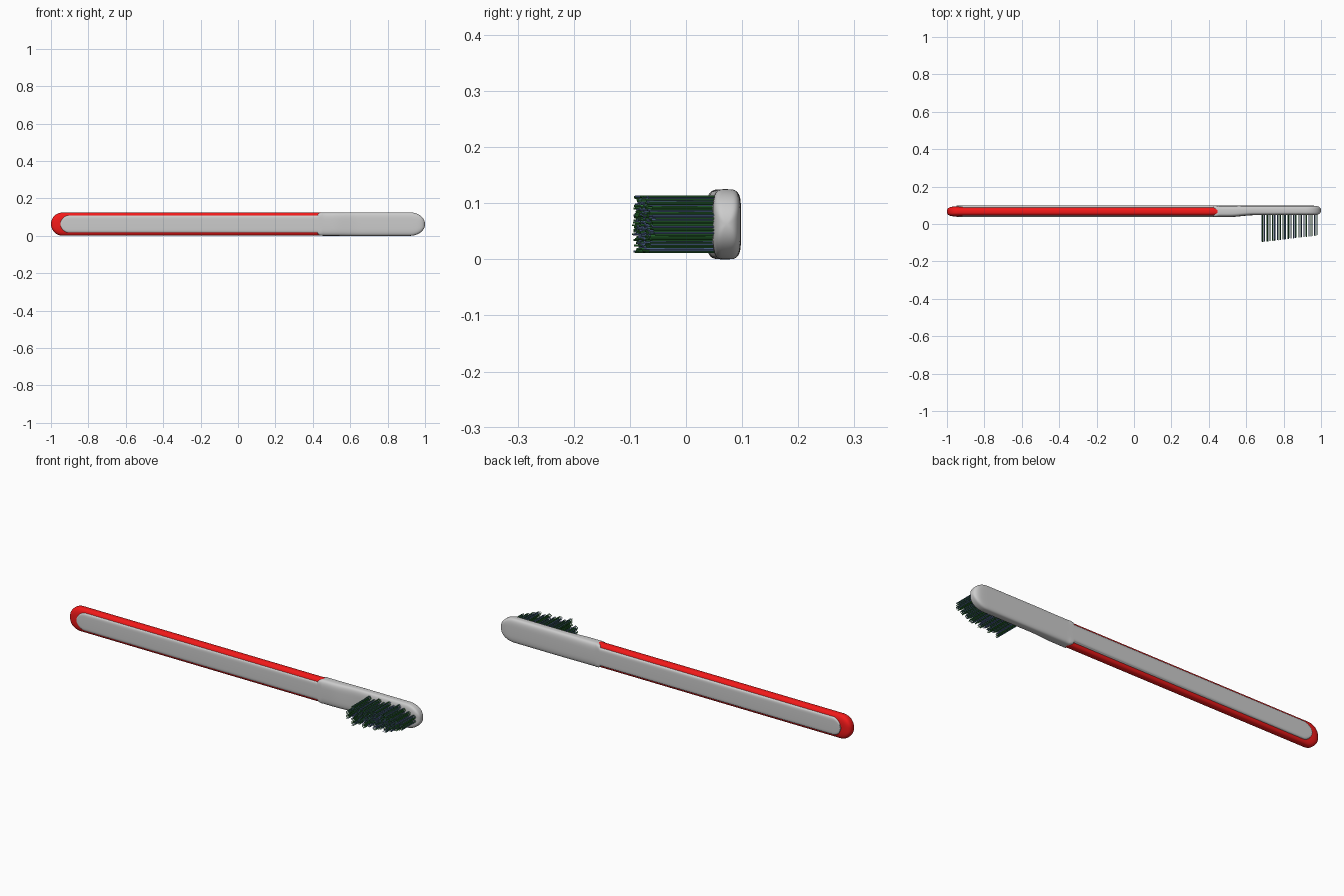
import bpy, bmesh, math, random

if "Cube" in bpy.data.objects:
    bpy.data.objects.remove(bpy.data.objects["Cube"])

random.seed(4)
ZC = 0.0625


def material(name, color):
    m = bpy.data.materials.new(name)
    m.diffuse_color = color
    m.use_nodes = True
    m.node_tree.nodes["Principled BSDF"].inputs["Base Color"].default_value = m.diffuse_color
    return m


def finish(name, bm, mat=None, angle=40):
    bmesh.ops.recalc_face_normals(bm, faces=bm.faces)
    me = bpy.data.meshes.new(name)
    bm.to_mesh(me)
    bm.free()
    ob = bpy.data.objects.new(name, me)
    bpy.context.collection.objects.link(ob)
    if mat:
        me.materials.append(mat)
    bpy.ops.object.select_all(action='DESELECT')
    ob.select_set(True)
    bpy.context.view_layer.objects.active = ob
    bpy.ops.object.shade_smooth_by_angle(angle=math.radians(angle))
    return ob


def loft(name, stations, mat=None, seg=48):
    """Stations: x, half width in z, front y, back y, section squareness."""
    bm = bmesh.new()
    rings = []
    for x, hw, yf, yb, n in stations:
        ring = []
        for i in range(seg):
            a = 2 * math.pi * i / seg
            c, s = math.cos(a), math.sin(a)
            y = (yf + yb) / 2 + (yb - yf) / 2 * math.copysign(abs(c) ** (2 / n), c)
            z = ZC + hw * math.copysign(abs(s) ** (2 / n), s)
            ring.append(bm.verts.new((x, y, z)))
        rings.append(ring)
    for a, b in zip(rings, rings[1:]):
        for i in range(seg):
            j = (i + 1) % seg
            bm.faces.new((a[i], a[j], b[j], b[i]))
    bm.faces.new(rings[0])
    bm.faces.new(rings[-1])
    return finish(name, bm, mat)


def smooth(t):
    t = max(0, min(1, t))
    return t * t * (3 - 2 * t)


red = material("red_rubber", (0.9, 0.01, 0.01, 1))
green = material("green_bristle", (0.03, 0.2, 0.04, 1))
blue = material("blue_bristle", (0.12, 0.2, 0.42, 1))

# red grip wrapped around the sides and butt of the handle
grip = []
for i in range(13):
    u = math.cos(math.pi / 2 * max(i, 0.4) / 12)
    hw = 0.062 * math.sqrt(1 - u * u)
    ht = 0.0265 * (1 - u ** 4) ** 0.4
    grip.append((-1 + 0.062 * (1 - u), hw, 0.067 - ht, 0.067 + ht, 3))
grip.append((0.465, 0.062, 0.0405, 0.0935, 3))
loft("rubber_grip", grip, red)

# grey handle strip, neck and head in one loft
body = []
for i in range(10):
    u = math.cos(math.pi / 2 * max(i, 0.4) / 9)
    body.append((-0.95 + 0.047 * (1 - u), 0.047 * math.sqrt(1 - u * u), 0.037, 0.098, 7))
for i in range(9):
    t = i / 8
    body.append((0.425 + 0.03 * t, 0.047 + 0.0155 * math.sqrt(1 - (1 - t) ** 2),
                 0.037, 0.098, 7 - 3 * t))
for i in range(1, 13):
    t = i / 12
    body.append((0.455 + 0.2 * t, 0.0625, 0.037 + 0.010 * smooth((t - 0.25) / 0.7), 0.098, 4))
for i in range(15):
    u = math.sin(math.pi / 2 * min(i, 13.7) / 14)
    k = (1 - u ** 5) ** 0.4
    body.append((0.92 + 0.08 * u, 0.0625 * math.sqrt(1 - u * u),
                 0.0725 - 0.0255 * k, 0.0725 + 0.0255 * k, 4))
loft("brush_body", body)

# staggered tufts, each a ring of fine open strands
meshes = {"green_bristles": (bmesh.new(), green), "blue_bristles": (bmesh.new(), blue)}


def strand(bm, x, z, tip, r=0.0017):
    low, high = [], []
    for k in range(5):
        a = 2 * math.pi * k / 5
        dx, dz = r * math.cos(a), r * math.sin(a)
        low.append(bm.verts.new((x + dx, 0.056, z + dz)))
        high.append(bm.verts.new((x + dx, tip, z + dz)))
    for k in range(5):
        j = (k + 1) % 5
        bm.faces.new((low[k], low[j], high[j], high[k]))


COLS = 11
for c in range(COLS):
    cx = 0.691 + 0.028 * c
    rows = 5 if c % 2 else 4
    if c in (0, COLS - 1):
        rows = 2
    elif c == COLS - 2:
        rows = 3
    for r in range(rows):
        cz = ZC + (r - (rows - 1) / 2) * 0.0205
        for k in range(9):
            a = 2 * math.pi * k / 9
            x, z = cx + 0.0085 * math.cos(a), cz + 0.0085 * math.sin(a)
            tip = -0.094 + 0.036 * (x - 0.68) / 0.3 + random.uniform(-0.004, 0.004)
            name = "green_bristles" if random.random() < 0.55 else "blue_bristles"
            strand(meshes[name][0], x, z, tip)
for name, (bm, mat) in meshes.items():
    finish(name, bm, mat, 80)
